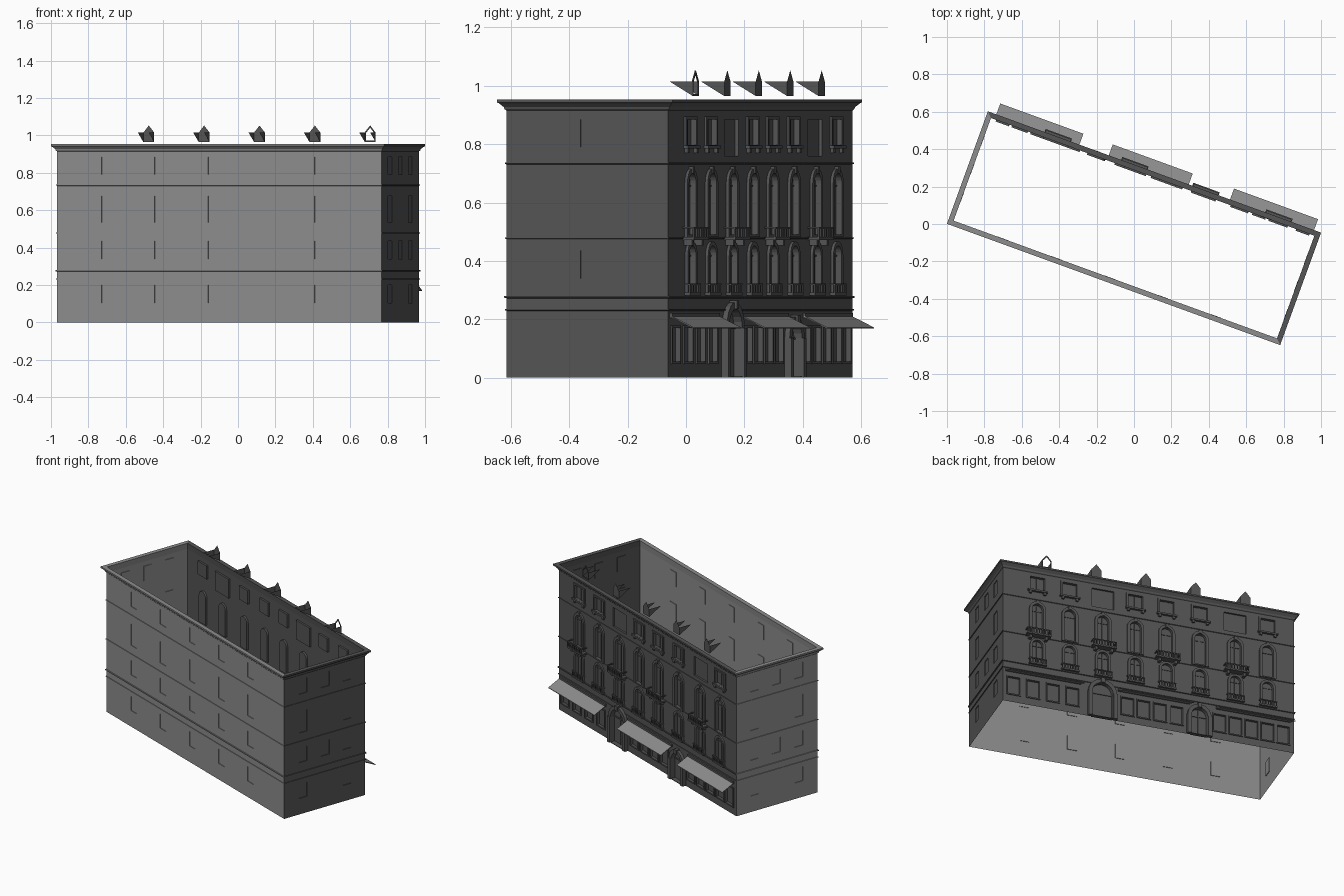
import bpy, bmesh, math
from mathutils import Matrix, Vector

if "Cube" in bpy.data.objects:
    bpy.data.objects.remove(bpy.data.objects["Cube"])

# The block is built square to the axes, then turned by this placement
PLACE = Matrix.Translation((0, -0.0225, 0)) @ Matrix.Rotation(math.radians(-20), 4, 'Z')
HU, HV, TOP = 0.923, 0.295, 0.95


def material(name, value):
    m = bpy.data.materials.new(name)
    m.diffuse_color = (value, value, value, 1)
    m.use_nodes = True
    m.node_tree.nodes["Principled BSDF"].inputs["Base Color"].default_value = m.diffuse_color
    return m


LIGHT = material("light_grey", 0.266)
DARK = material("dark_grey", 0.09)

# Each wall: direction along, outward normal, distance, half length
WALLS = {
    "front": (Vector((1, 0, 0)), Vector((0, -1, 0)), HV, HU),
    "right": (Vector((0, 1, 0)), Vector((1, 0, 0)), HU, HV),
    "left": (Vector((0, 1, 0)), Vector((-1, 0, 0)), HU, HV),
    "facade": (Vector((1, 0, 0)), Vector((0, 1, 0)), HV, HU),
}


def on_wall(wall, a, z, out=0.0):
    t, n, d, _ = WALLS[wall]
    return t * a + n * (d + out) + Vector((0, 0, z))


def finish(name, bm, mats=(DARK,), recalc=True):
    if recalc:
        bmesh.ops.recalc_face_normals(bm, faces=bm.faces[:])
    me = bpy.data.meshes.new(name)
    bm.to_mesh(me)
    bm.free()
    for m in mats:
        me.materials.append(m)
    ob = bpy.data.objects.new(name, me)
    bpy.context.collection.objects.link(ob)
    ob.matrix_world = PLACE
    return ob


def rect(a, w, z0, z1):
    return [(a - w / 2, z0), (a + w / 2, z0), (a + w / 2, z1), (a - w / 2, z1)]


def arch(a, w, z0, z1, n=10):
    r = w / 2
    return [(a - r, z0), (a + r, z0)] + [
        (a + r * math.cos(math.pi * i / n), z1 - r + r * math.sin(math.pi * i / n))
        for i in range(n + 1)]


def sheet_wall(wall, holes, depth, mat):
    """Single-sheet wall with recessed openings."""
    bm = bmesh.new()
    half = WALLS[wall][3]
    edges = []
    rims = []
    for loop in [rect(0, 2 * half, 0, TOP)] + holes:
        vs = [bm.verts.new(on_wall(wall, a, z)) for a, z in loop]
        edges += [bm.edges.new((vs[i], vs[i - 1])) for i in range(len(vs))]
        rims.append(vs)
    n = WALLS[wall][1]
    bmesh.ops.triangle_fill(bm, edges=edges, use_beauty=True, normal=n)
    for vs, loop in zip(rims[1:], holes):
        back = [bm.verts.new(on_wall(wall, a, z, -depth)) for a, z in loop]
        for i in range(len(vs)):
            bm.faces.new((vs[i - 1], vs[i], back[i], back[i - 1]))
        bm.faces.new(back)
    bmesh.ops.recalc_face_normals(bm, faces=bm.faces[:])
    if sum(f.normal.dot(n) * f.calc_area() for f in bm.faces) < 0:
        bmesh.ops.reverse_faces(bm, faces=bm.faces[:])
    finish(wall + "_wall", bm, (mat,), False)


def add_box(bm, a0, a1, z0, z1, o0, o1):
    vs = [bm.verts.new(on_wall("facade", a, z, o)) for a in (a0, a1) for z in (z0, z1) for o in (o0, o1)]
    for q in ((0, 1, 3, 2), (4, 6, 7, 5), (0, 4, 5, 1), (2, 3, 7, 6), (0, 2, 6, 4), (1, 5, 7, 3)):
        bm.faces.new([vs[i] for i in q])


def add_frame(bm, outer, inner, o0, o1):
    rings = [[bm.verts.new(on_wall("facade", a, z, o)) for a, z in lp]
             for lp, o in ((outer, o0), (outer, o1), (inner, o1), (inner, o0))]
    for r in range(4):
        p, q = rings[r], rings[(r + 1) % 4]
        for i in range(len(p)):
            bm.faces.new((p[i - 1], p[i], q[i], q[i - 1]))


def band(name, profile):
    """Sweep a moulding (offset, z) around the block; right and facade sides are dark."""
    bm = bmesh.new()
    rings = [[bm.verts.new((sx * (HU + o), sy * (HV + o), z))
              for sx, sy in ((-1, -1), (1, -1), (1, 1), (-1, 1))] for o, z in profile]
    for r in range(len(rings)):
        p, q = rings[r], rings[(r + 1) % len(rings)]
        for i in range(4):
            f = bm.faces.new((p[i - 1], p[i], q[i], q[i - 1]))
            f.material_index = 1 if i >= 2 else 0
    finish(name, bm, (LIGHT, DARK))


def along(s):
    return HU - 2 * HU * s


COLS = [along(s) for s in (.118, .229, .343, .4545, .562, .677, .798, .909)]
SHOPS = [along(s) for s in (.037, .104, .172, .239, .428, .484, .54, .596,
                            .744, .80, .855, .91, .962)]
DOORS = [(along(.34), .13, .235), (along(.673), .10, .185)]

# Facade wall with arched windows, attic windows, blind panels, doors, shop fronts
holes = []
for i, c in enumerate(COLS):
    holes += [arch(c, .07, .49, .70), arch(c, .066, .29, .452)]
    holes.append(rect(c, .14, .76, .885) if i in (2, 6) else rect(c, .09, .797, .885))
holes += [arch(c, w, .004, h) for c, w, h in DOORS]
holes += [rect(c, .076, .055, .17) for c in SHOPS]
sheet_wall("facade", holes, .012, DARK)

# Plain walls with shallow windows
LEVELS = [(.105, .2), (.34, .435), (.535, .675), (.79, .885)]
sheet_wall("front", [rect(-HU + 2 * HU * f - .03, .06, *lv)
                     for lv in LEVELS for f in (.17, .334, .4986, .663, .827)], .004, LIGHT)
for side, mat in (("right", DARK), ("left", LIGHT)):
    sheet_wall(side, [rect(v, .06, *lv) for k, lv in enumerate(LEVELS)
                      for v in ((-.158, .163) if k in (0, 2) else (-.158, .005, .163))], .004, mat)

# Cornice and string courses
band("cornice", [(0, .915), (.005, .92), (.007, .927), (.02, .94), (.025, .943), (.025, .953), (-.003, .953)])
for name, z0, z1, o in (("ground_course", .229, .235, .004), ("first_course", .272, .28, .006),
                        ("second_course", .475, .481, .004), ("attic_course", .731, .737, .004)):
    band(name, [(0, z0), (o, z0 + .002), (o, z1), (0, z1)])

# Window surrounds, mullions and sills
fr, mu, si = bmesh.new(), bmesh.new(), bmesh.new()
for i, c in enumerate(COLS):
    add_frame(fr, arch(c, .105, .482, .717), arch(c, .07, .49, .70), 0, .01)
    add_frame(fr, arch(c, .098, .282, .467), arch(c, .066, .29, .452), 0, .01)
    add_box(fr, c - .01, c + .01, .70, .724, 0, .014)
    for z0, z1, zt in ((.49, .695, .655), (.29, .448, .415)):
        add_box(mu, c - .003, c + .003, z0, z1, -.012, -.008)
        add_box(mu, c - .033, c + .033, zt, zt + .006, -.012, -.008)
    if i in (2, 6):
        continue
    add_frame(fr, rect(c, .115, .79, .895), rect(c, .09, .797, .885), 0, .007)
    add_box(mu, c - .003, c + .003, .797, .885, -.012, -.008)
    add_box(si, c - .063, c + .063, .785, .796, 0, .016)
    for s in (-1, 1):
        add_box(si, c + s * .045 - .008, c + s * .045 + .008, .77, .785, 0, .012)
for c in SHOPS:
    add_frame(fr, rect(c, .09, .047, .178), rect(c, .076, .055, .17), 0, .006)
finish("window_surrounds", fr)
finish("mullions", mu)
finish("attic_sills", si)

# Balconies on alternate columns, low railings below
bal = bmesh.new()


def railing(bm, c, w, z, h, depth, n):
    add_box(bm, c - w / 2, c + w / 2, z, z + .01, 0, depth)
    add_box(bm, c - w / 2, c + w / 2, z + h - .006, z + h, depth - .007, depth)
    for s in (-1, 1):
        x = c + s * (w / 2 - .003)
        add_box(bm, x - .003, x + .003, z + h - .006, z + h, 0, depth)
    for k in range(n):
        x = c + (w - .008) * (k / (n - 1) - .5)
        add_box(bm, x - .003, x + .003, z + .01, z + h - .006, depth - .006, depth - .001)


for i, c in enumerate(COLS):
    railing(bal, c, .11, .281, .042, .02, 7)
    if i % 2 == 0:
        railing(bal, c, .15, .472, .045, .042, 9)
        for s in (-1, 1):
            add_box(bal, c + s * .05 - .008, c + s * .05 + .008, .452, .472, 0, .028)
finish("balconies", bal)

# Door surrounds with keystone
dr = bmesh.new()
for c, w, h in DOORS:
    add_frame(dr, arch(c, w + .05, 0, h + .024), arch(c, w, .004, h), 0, .018)
    add_box(dr, c - .012, c + .012, h, h + .03, 0, .026)
    add_box(dr, c - .003, c + .003, .004, h, -.012, -.009)
    add_box(dr, c - w / 2, c + w / 2, h - w / 2 - .004, h - w / 2 + .004, -.012, -.007)
    for s in (-1, 1):
        x = c + s * (w / 2 + .014)
        add_box(dr, x - .013, x + .013, 0, h - w / 2, 0, .025)
finish("door_surrounds", dr)

# Shop fascias and sloping awnings
fa, aw = bmesh.new(), bmesh.new()
for a0, a1 in ((-.90, -.427), (-.26, .195), (.43, .908)):
    add_box(fa, a0, a1, .205, .222, 0, .01)
    pts = [(a0, .214, .0), (a1, .214, .0), (a1, .172, .087), (a0, .172, .087)]
    hi = [aw.verts.new(on_wall("facade", *p)) for p in pts]
    lo = [aw.verts.new(on_wall("facade", a, z - .004, o)) for a, z, o in pts]
    aw.faces.new(hi)
    aw.faces.new(lo[::-1])
    for i in range(4):
        aw.faces.new((hi[i - 1], lo[i - 1], lo[i], hi[i]))
finish("shop_fascias", fa)
finish("awnings", aw, (LIGHT,))

# Roof dormers: gabled front and tapering cheeks, the last one an open frame
dm = bmesh.new()
for k in range(5):
    c = -.615 + k * .315
    w = .031
    gable = [(c - w, .965), (c + w, .965), (c + w, 1.015), (c, 1.053), (c - w, 1.015)]
    if k < 4:
        dm.faces.new([dm.verts.new(on_wall("facade", a, z)) for a, z in gable])
    else:
        inner = [(c + (a - c) * .8, 1.0 + (z - 1.0) * .8) for a, z in gable]
        add_frame(dm, gable, inner, -.004, 0)
    for s in (-1, 1):
        dm.faces.new([dm.verts.new(on_wall("facade", c + s * w, z, o))
                      for z, o in ((.965, 0), (1.015, 0), (1.015, -.085))])
finish("dormers", dm)
